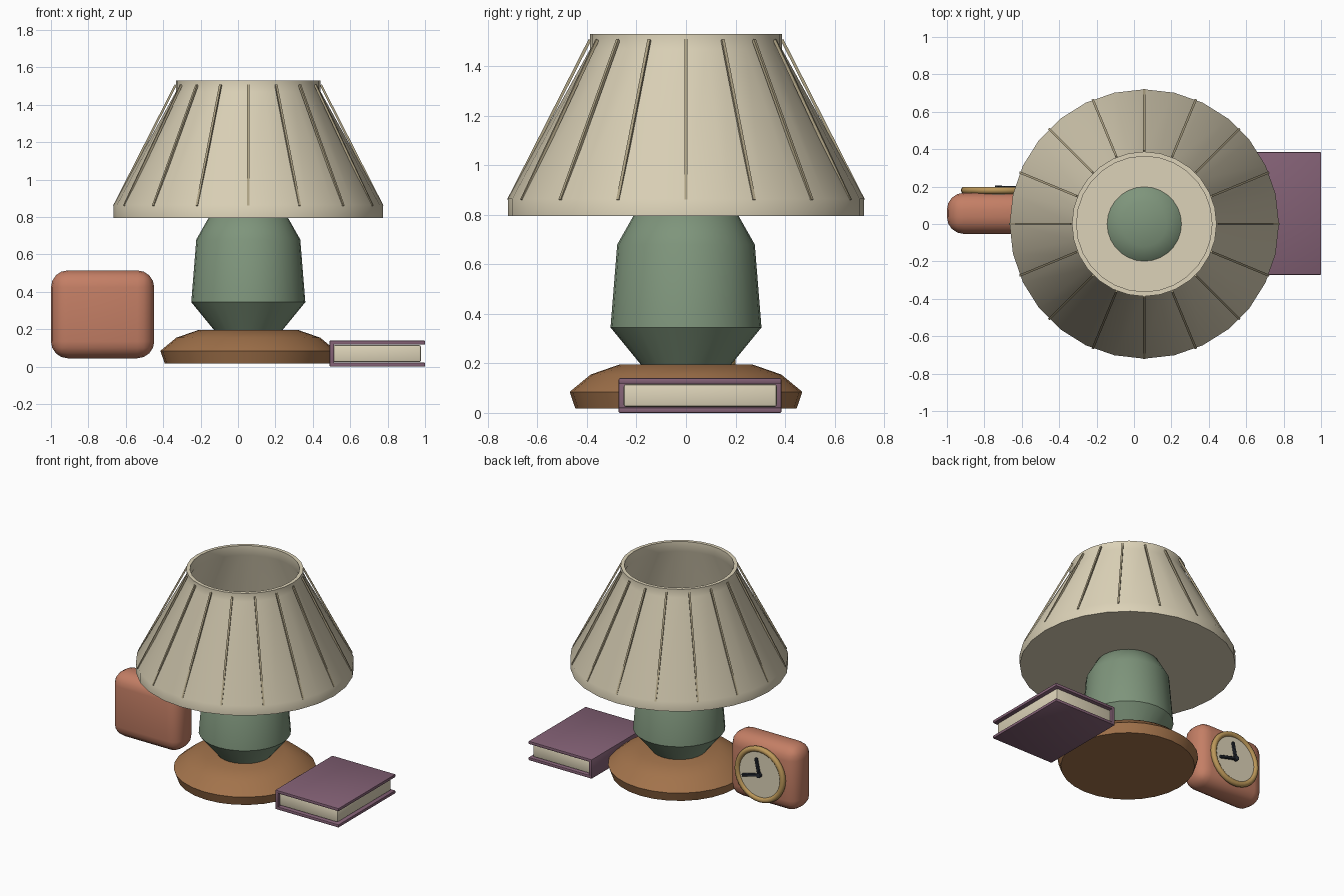
import bpy, bmesh, math
from mathutils import Vector, Matrix

if "Cube" in bpy.data.objects:
    bpy.data.objects.remove(bpy.data.objects["Cube"])

LX = 0.055  # lamp axis


def material(name, rgb):
    m = bpy.data.materials.new(name)
    m.diffuse_color = (*rgb, 1)
    m.use_nodes = True
    m.node_tree.nodes["Principled BSDF"].inputs["Base Color"].default_value = m.diffuse_color
    return m


CREAM = material("cream", (0.72, 0.65, 0.48))
GREEN = material("green", (0.21, 0.30, 0.20))
WOOD = material("wood", (0.36, 0.17, 0.07))
PURPLE = material("purple", (0.23, 0.12, 0.18))
CORAL = material("coral", (0.55, 0.21, 0.13))
GOLD = material("gold", (0.50, 0.31, 0.10))
RIB = material("rib", (0.42, 0.36, 0.23))
DARK = material("dark", (0.02, 0.025, 0.035))


def finish(bm, name, mat, angle=None):
    bmesh.ops.recalc_face_normals(bm, faces=bm.faces)
    me = bpy.data.meshes.new(name)
    bm.to_mesh(me)
    bm.free()
    ob = bpy.data.objects.new(name, me)
    bpy.context.collection.objects.link(ob)
    me.materials.append(mat)
    if angle:
        bpy.ops.object.select_all(action='DESELECT')
        ob.select_set(True)
        bpy.context.view_layer.objects.active = ob
        bpy.ops.object.shade_smooth_by_angle(angle=math.radians(angle))
    return ob


def lathe(name, profile, mat, angle=40, sides=28, matrix=Matrix()):
    """Spin an (r, z) profile that starts and ends on the axis."""
    bm = bmesh.new()
    pts = [bm.verts.new((r, 0, z)) for r, z in profile]
    edges = [bm.edges.new(p) for p in zip(pts, pts[1:])]
    bmesh.ops.spin(bm, geom=pts + edges, cent=(0, 0, 0), axis=(0, 0, 1),
                   angle=math.tau, steps=sides)
    bmesh.ops.remove_doubles(bm, verts=bm.verts, dist=1e-4)
    bmesh.ops.transform(bm, matrix=matrix, verts=bm.verts)
    return finish(bm, name, mat, angle)


def box(name, lo, hi, mat, bevel=0.0, segments=2, matrix=Matrix()):
    lo, hi = Vector(lo), Vector(hi)
    bm = bmesh.new()
    bmesh.ops.create_cube(bm, size=1)
    for v in bm.verts:
        v.co = (lo + hi) / 2 + v.co * (hi - lo)
    if bevel:
        bmesh.ops.bevel(bm, geom=bm.edges[:], offset=bevel, segments=segments,
                        profile=0.5, affect='EDGES')
    bmesh.ops.transform(bm, matrix=matrix, verts=bm.verts)
    return finish(bm, name, mat, 40)


# Lamp
axis = Matrix.Translation((LX, 0, 0))
lathe("lamp_base", [(0, .018), (.447, .018), (.47, .085), (.385, .155),
                    (.27, .195), (0, .195)], WOOD, matrix=axis)
lathe("lamp_body", [(0, .18), (.17, .18), (.305, .345), (.278, .68),
                    (.21, .80), (.12, .84), (0, .85)], GREEN, matrix=axis)
lathe("lamp_shade", [(0, .795), (.72, .795), (.72, .865), (.387, 1.47),
                     (.387, 1.53), (.362, 1.53), (.362, 1.46), (.69, .86),
                     (.69, .805), (0, .805)], CREAM, matrix=axis)

# Shade ribs: thin slats leaning along the slope
foot, head = Vector((.717, 0, .86)), Vector((.388, 0, 1.507))
lean = (head - foot).to_track_quat('Z', 'Y').to_matrix().to_4x4()
w = 0.006
for i in range(16):
    m = (axis @ Matrix.Rotation(i * math.tau / 16, 4, 'Z')
         @ Matrix.Translation(foot) @ lean)
    box("shade_rib", (-w, -w, 0), (w, w, (head - foot).length), RIB, matrix=m)

# Book
for name, z in (("book_back_cover", 0), ("book_front_cover", .118)):
    box(name, (.49, -.272, z), (1, .385, z + .022), PURPLE, .005)
box("book_spine", (.49, -.272, 0), (.514, .385, .14), PURPLE, .005)
box("book_pages", (.508, -.252, .024), (.978, .367, .116), CREAM, .01)

# Clock, dial on the back side
box("clock_case", (-1, -.053, .045), (-.448, .167, .515), CORAL, .09, 4)
dial = Matrix.Translation((-.724, 0, .28)) @ Matrix.Rotation(-math.pi / 2, 4, 'X')
lathe("clock_face", [(0, .15), (.185, .15), (.185, .185), (0, .185)], CREAM, matrix=dial)
bm = bmesh.new()
ring = [bm.verts.new((.182 + .02 * math.cos(a), 0, .18 + .02 * math.sin(a)))
        for a in [k * math.tau / 10 for k in range(10)]]
ring_edges = [bm.edges.new((ring[k], ring[k - 1])) for k in range(10)]
bmesh.ops.spin(bm, geom=ring + ring_edges, cent=(0, 0, 0), axis=(0, 0, 1),
               angle=math.tau, steps=32)
bmesh.ops.remove_doubles(bm, verts=bm.verts, dist=1e-4)
bmesh.ops.transform(bm, matrix=dial, verts=bm.verts)
finish(bm, "clock_bezel", GOLD, 50)
for name, length, deg in (("hour_hand", .12, -78), ("minute_hand", .14, 14)):
    m = Matrix.Translation((-.724, .195, .28)) @ Matrix.Rotation(math.radians(-deg - 90), 4, 'Y')
    if name == "hour_hand":
        m = Matrix.Translation((-.724, .195, .28)) @ Matrix.Rotation(math.radians(-78), 4, 'Y')
    else:
        m = Matrix.Translation((-.724, .195, .28)) @ Matrix.Rotation(math.radians(14), 4, 'Y')
    box(name, (-.012, -.012, -.01), (length, .008, .01), DARK, .004, 1, m)
lathe("clock_hub", [(0, .18), (.018, .18), (.018, .206), (0, .206)], DARK, sides=12, matrix=dial)
